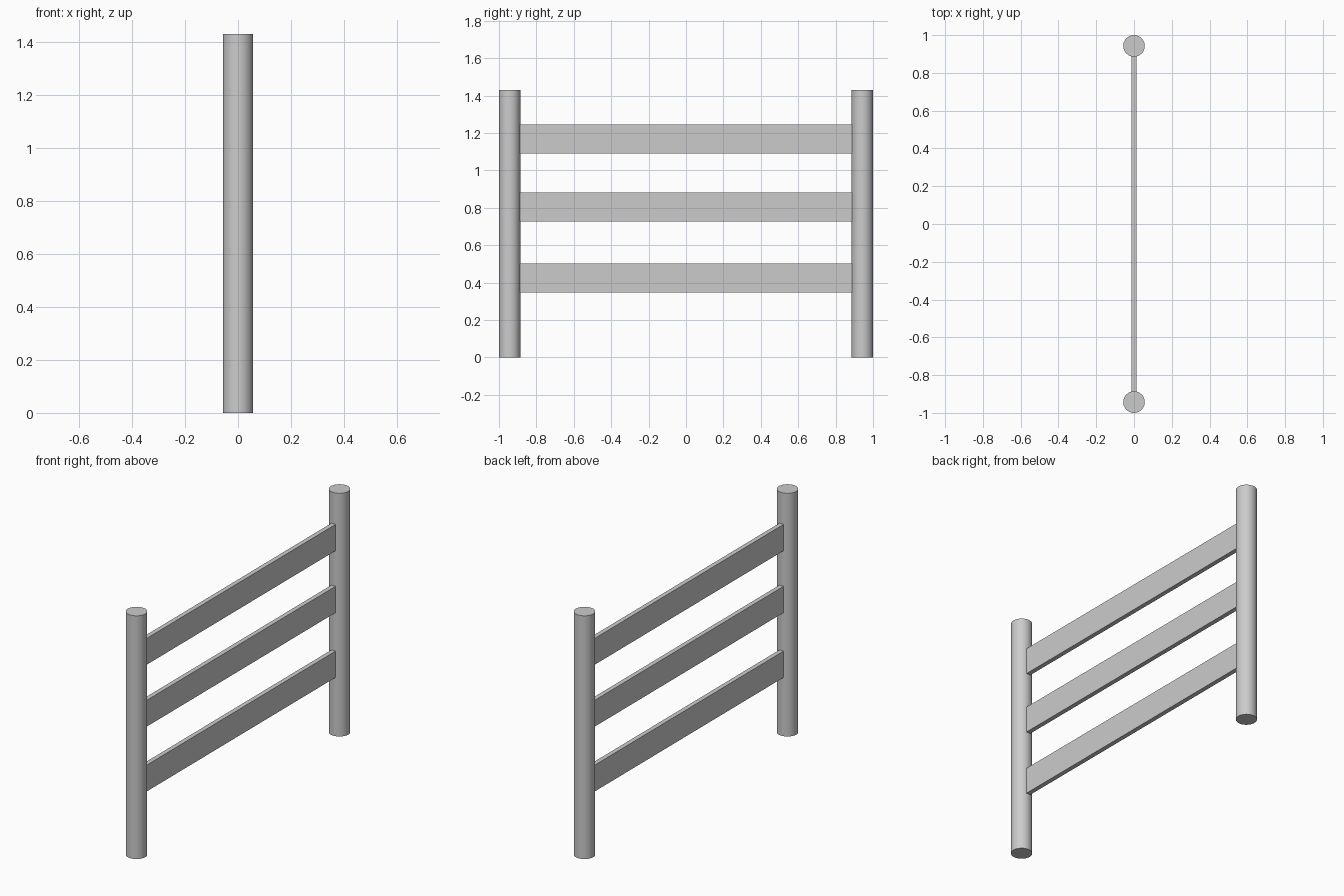
import bpy
import math

if "Cube" in bpy.data.objects:
    bpy.data.objects.remove(bpy.data.objects["Cube"])

HEIGHT = 1.43
RADIUS = 0.057
POST_Y = 1.0 - RADIUS

# Round end posts
for side, name in ((-1, "front_post"), (1, "back_post")):
    bpy.ops.mesh.primitive_cylinder_add(
        vertices=48, radius=RADIUS, depth=HEIGHT,
        location=(0, side * POST_Y, HEIGHT / 2))
    post = bpy.context.object
    post.name = name
    bpy.ops.object.shade_smooth_by_angle(angle=math.radians(30))

# Flat rails, ends tucked just inside the posts
for name, z in (("lower_rail", 0.423), ("middle_rail", 0.804), ("upper_rail", 1.168)):
    bpy.ops.mesh.primitive_cube_add(size=1, location=(0, 0, z))
    rail = bpy.context.object
    rail.name = name
    rail.scale = (0.027, 2 * (POST_Y - RADIUS) + 0.03, 0.155)
    bpy.ops.object.transform_apply(location=False, rotation=False, scale=True)
